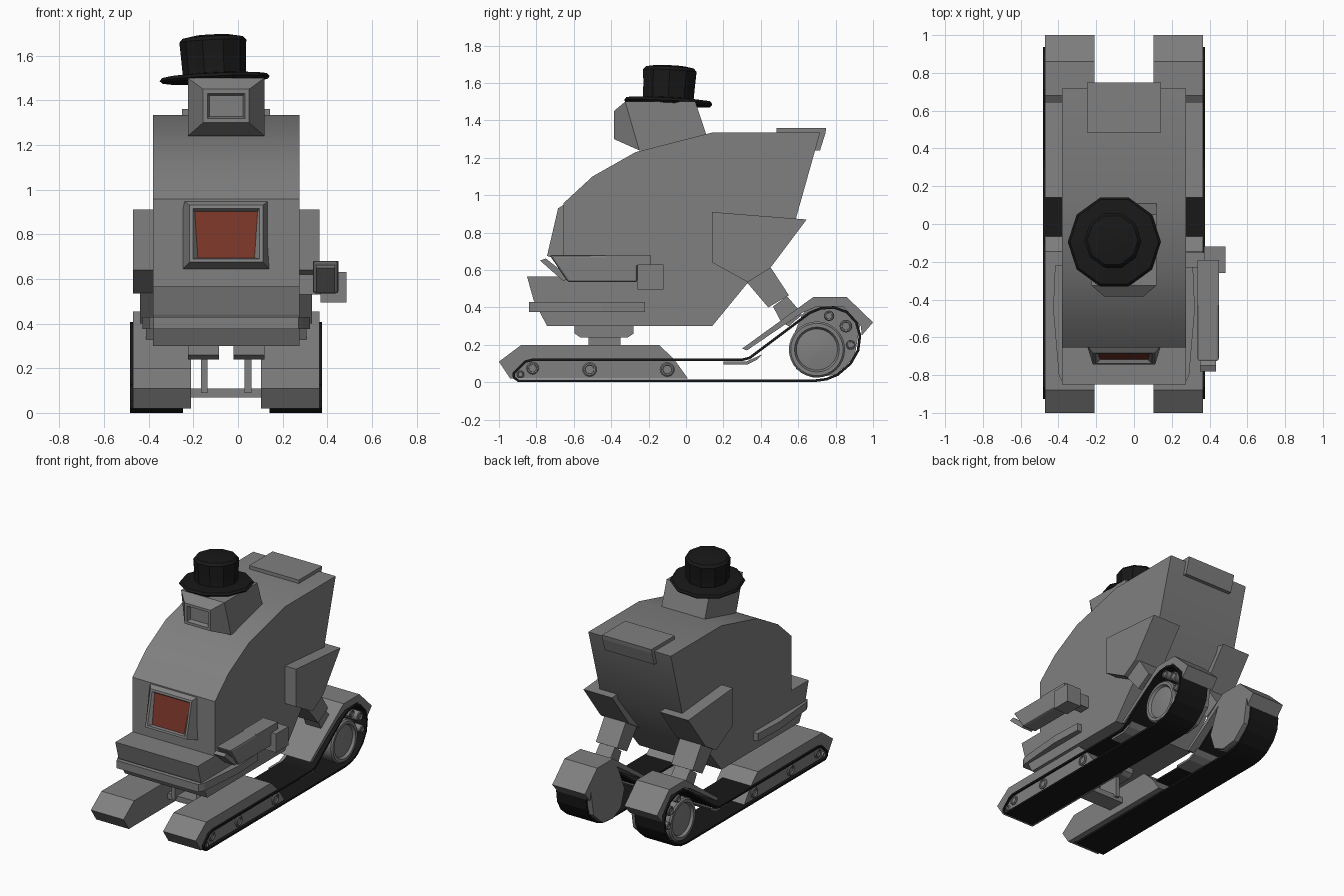
import bpy, bmesh, math
from mathutils import Matrix, Vector

if "Cube" in bpy.data.objects:
    bpy.data.objects.remove(bpy.data.objects["Cube"])

CX = -0.053  # symmetry plane of the vehicle


def material(name, color):
    m = bpy.data.materials.new(name)
    m.diffuse_color = (*color, 1)
    m.use_nodes = True
    m.node_tree.nodes["Principled BSDF"].inputs["Base Color"].default_value = m.diffuse_color
    return m


GREY = material("dark_grey", (0.215, 0.215, 0.215))
BLACK = material("black", (0.009, 0.009, 0.009))
RED = material("red_glass", (0.19, 0.036, 0.021))


def finish(name, bm, mirror=False, mat=GREY, smooth=False, cx=CX):
    bmesh.ops.recalc_face_normals(bm, faces=bm.faces)
    me = bpy.data.meshes.new(name)
    bm.to_mesh(me)
    bm.free()
    ob = bpy.data.objects.new(name, me)
    ob.location.x = cx
    bpy.context.collection.objects.link(ob)
    me.materials.append(mat)
    if mirror:
        ob.modifiers.new("Mirror", 'MIRROR')
    if smooth:
        bpy.ops.object.select_all(action='DESELECT')
        ob.select_set(True)
        bpy.context.view_layer.objects.active = ob
        bpy.ops.object.shade_smooth_by_angle(angle=math.radians(35))
    return ob


def extrude(bm, pts, vec):
    face = bm.faces.new([bm.verts.new(p) for p in pts])
    new = bmesh.ops.extrude_face_region(bm, geom=[face])["geom"]
    bmesh.ops.translate(bm, vec=vec, verts=[v for v in new if isinstance(v, bmesh.types.BMVert)])


def prism(name, pts, x0, x1, **kw):
    """Side profile of (y, z) points extruded across x."""
    bm = bmesh.new()
    extrude(bm, [(x0, y, z) for y, z in pts], (x1 - x0, 0, 0))
    return finish(name, bm, **kw)


def box(name, x, y, z, **kw):
    return prism(name, [(y[0], z[0]), (y[1], z[0]), (y[1], z[1]), (y[0], z[1])], *x, **kw)


def hood(name, back, front, rim, depth, pane=None, **kw):
    """Tapered block with a recessed front; back/front = (half x, y bottom, z bottom, y top, z top)."""
    bm = bmesh.new()
    loops = [[bm.verts.new(p) for p in ((-h, y0, z0), (h, y0, z0), (h, y1, z1), (-h, y1, z1))]
             for h, y0, z0, y1, z1 in (back, front)]
    bm.faces.new(loops[0])
    cap = bm.faces.new(loops[1])
    for i in range(4):
        j = (i + 1) % 4
        bm.faces.new((loops[0][i], loops[0][j], loops[1][j], loops[1][i]))
    bmesh.ops.recalc_face_normals(bm, faces=bm.faces)
    bmesh.ops.inset_region(bm, faces=[cap], thickness=rim)
    bmesh.ops.inset_region(bm, faces=[cap], thickness=0.012, depth=-depth)
    if pane:
        cap.material_index = 1
        low = sorted(cap.verts, key=lambda v: v.co.z)[:2]
        for v in low:  # pane narrows towards the bottom
            v.co.x *= 0.9
    ob = finish(name, bm, **kw)
    if pane:
        ob.data.materials.append(pane)
    return ob


def lathe(name, profile, centre, n, axis='X', tilt=Matrix(), **kw):
    """Revolve (distance along axis, radius) points."""
    bm = bmesh.new()
    rings = [[bm.verts.new((r * math.cos(2 * math.pi * i / n), r * math.sin(2 * math.pi * i / n), d))
              for i in range(n)] for d, r in profile]
    for a, b in zip(rings, rings[1:]):
        for i in range(n):
            bm.faces.new((a[i], a[(i + 1) % n], b[(i + 1) % n], b[i]))
    bm.faces.new(rings[0])
    bm.faces.new(rings[-1])
    turn = Matrix.Rotation(math.pi / 2, 4, 'Y') if axis == 'X' else tilt
    bm.transform(Matrix.Translation(Vector(centre)) @ turn)
    return finish(name, bm, **kw)


# Main hull
prism("hull", [(-0.655, 0.30), (0.14, 0.30), (0.575, 0.83), (0.717, 1.335), (0.14, 1.335),
               (-0.27, 1.23), (-0.50, 1.10), (-0.655, 0.957)], -0.328, 0.328, smooth=True)
# Rear top hatch
prism("rear_hatch", [(0.485, 1.30), (0.485, 1.36), (0.75, 1.36), (0.745, 1.33), (0.717, 1.24), (0.67, 1.24)],
      -0.197, 0.197)
# Front bumper and the band around it
prism("front_bumper", [(-0.60, 0.30), (-0.743, 0.30), (-0.815, 0.44), (-0.85, 0.565), (-0.60, 0.565)], -0.328, 0.328)
bm = bmesh.new()
plan = [(0.31, -0.22), (0.365, -0.22), (0.375, -0.45), (0.345, -0.80), (0.325, -0.84)]
plan += [(-x, y) for x, y in reversed(plan)]
extrude(bm, [(x, y, 0.375) for x, y in plan], (0, 0, 0.055))
finish("bumper_band", bm)
# Framed front window
hood("front_window", (0.197, -0.64, 0.64, -0.64, 0.957), (0.165, -0.743, 0.675, -0.684, 0.93), 0.022, 0.02, pane=RED)

# Head with a recessed sensor
prism("head", [(-0.25, 1.24), (0.11, 1.24), (0.11, 1.32), (0.05, 1.50), (-0.325, 1.50)], -0.172, 0.172)
hood("head_sensor", (0.172, -0.25, 1.24, -0.325, 1.50), (0.103, -0.385, 1.30, -0.385, 1.45), 0.027, 0.03, smooth=True)

# Tilted hat
tilt = Matrix.Rotation(math.radians(-2.7), 4, 'Y') @ Matrix.Rotation(math.radians(-3), 4, 'X')
lathe("hat_brim", [(-0.012, 0.235), (0, 0.247), (0.014, 0.235), (0.022, 0.14)], (-0.104, -0.095, 1.497), 10,
      axis='Z', tilt=tilt, mat=BLACK, cx=0)
lathe("hat_crown", [(0, 0.146), (0.02, 0.142), (0.10, 0.146), (0.165, 0.15), (0.182, 0.135), (0.192, 0.08)],
      (-0.105, -0.095, 1.50), 10, axis='Z', tilt=tilt, mat=BLACK, smooth=True, cx=0)

# Side gun on the right
gun = prism("gun_barrel", [(-0.73, 0.68), (-0.26, 0.68), (-0.26, 0.535), (-0.63, 0.535)], 0.335, 0.45, cx=0)
bev = gun.modifiers.new("Bevel", 'BEVEL')
bev.width, bev.segments = 0.012, 2
prism("gun_muzzle", [(-0.78, 0.65), (-0.75, 0.662), (-0.62, 0.56), (-0.655, 0.54)], 0.35, 0.435, cx=0)
box("gun_top_plate", (0.335, 0.45), (-0.43, -0.19), (0.625, 0.68), cx=0)
box("gun_breech", (0.37, 0.485), (-0.26, -0.12), (0.495, 0.63), cx=0)
box("gun_bracket", (0.26, 0.38), (-0.23, -0.15), (0.53, 0.62), cx=0)

# Rear hips and legs
prism("rear_hip", [(0.14, 0.91), (0.645, 0.87), (0.45, 0.61), (0.33, 0.535), (0.14, 0.64)], 0.19, 0.417, mirror=True)
prism("upper_leg", [(0.325, 0.535), (0.40, 0.64), (0.455, 0.61), (0.55, 0.465), (0.44, 0.40)], 0.215, 0.385, mirror=True)
prism("lower_leg", [(0.465, 0.405), (0.54, 0.46), (0.60, 0.39), (0.62, 0.36), (0.55, 0.30), (0.51, 0.32)],
      0.24, 0.36, mirror=True)

# Front suspension under the hull
prism("suspension_mount", [(-0.595, 0.31), (-0.28, 0.31), (-0.28, 0.26), (-0.31, 0.24), (-0.565, 0.24), (-0.595, 0.26)],
      0.032, 0.172, mirror=True)
box("suspension_post", (0.083, 0.113), (-0.52, -0.35), (0.09, 0.25), mirror=True)
box("cross_beam", (-0.17, 0.17), (-0.50, -0.37), (0.07, 0.11))

# Track shells, fenders and guards
prism("front_track_shell", [(-0.88, 0.20), (-0.145, 0.20), (-0.065, 0.125), (0.01, 0.02), (-0.94, 0.02), (-1.0, 0.11)],
      0.157, 0.417, mirror=True)
prism("rear_fender", [(0.30, 0.18), (0.68, 0.455), (0.86, 0.455), (1.0, 0.32), (0.94, 0.25), (0.935, 0.30),
                      (0.84, 0.405), (0.70, 0.405), (0.62, 0.37), (0.325, 0.17)], 0.157, 0.417, mirror=True)
prism("inner_guard", [(0.55, 0.19), (0.62, 0.36), (0.70, 0.44), (0.86, 0.44), (0.93, 0.30), (0.90, 0.13), (0.80, 0.04),
                      (0.68, 0.025), (0.59, 0.07)], 0.157, 0.20, mirror=True)
prism("belt_guide", [(0.20, 0.095), (0.20, 0.11), (0.32, 0.11), (0.41, 0.15), (0.38, 0.12), (0.33, 0.095)],
      0.157, 0.417, mirror=True)

# Track belt: thin closed strip
bm = bmesh.new()
path = [(-0.895, 0.007), (0.68, 0.007), (0.75, 0.016), (0.81, 0.04), (0.88, 0.10), (0.92, 0.17), (0.93, 0.25),
        (0.91, 0.32), (0.86, 0.375), (0.79, 0.40), (0.72, 0.395), (0.66, 0.37), (0.34, 0.13), (0.30, 0.12),
        (-0.82, 0.12), (-0.86, 0.11), (-0.92, 0.05), (-0.92, 0.025)]
sides = [[bm.verts.new((x, y, z)) for y, z in path] for x in (0.193, 0.43)]
for i in range(len(path)):
    j = (i + 1) % len(path)
    bm.faces.new((sides[0][i], sides[0][j], sides[1][j], sides[1][i]))
belt = finish("track_belt", bm, mat=BLACK)
solid = belt.modifiers.new("Solidify", 'SOLIDIFY')
solid.thickness, solid.offset = 0.014, 0
belt.modifiers.new("Mirror", 'MIRROR')

# Drive wheel and small rollers
lathe("drive_wheel", [(0.19, 0.15), (0.405, 0.15), (0.415, 0.14), (0.415, 0.12), (0.397, 0.11), (0.405, 0.05), (0.407, 0.01)],
      (0, 0.70, 0.175), 32, mirror=True, smooth=True)
for i, (y, z, r) in enumerate([(-0.885, 0.042, 0.02), (-0.82, 0.075, 0.033), (-0.515, 0.068, 0.038), (-0.10, 0.068, 0.038),
                               (0.765, 0.355, 0.028), (0.855, 0.30, 0.034), (0.88, 0.20, 0.026)]):
    lathe(f"roller_{i + 1}", [(0.19, r), (0.423, r), (0.428, r * 0.85), (0.428, r * 0.65), (0.42, r * 0.6)],
          (0, y, z), 16, mirror=True, smooth=True)
